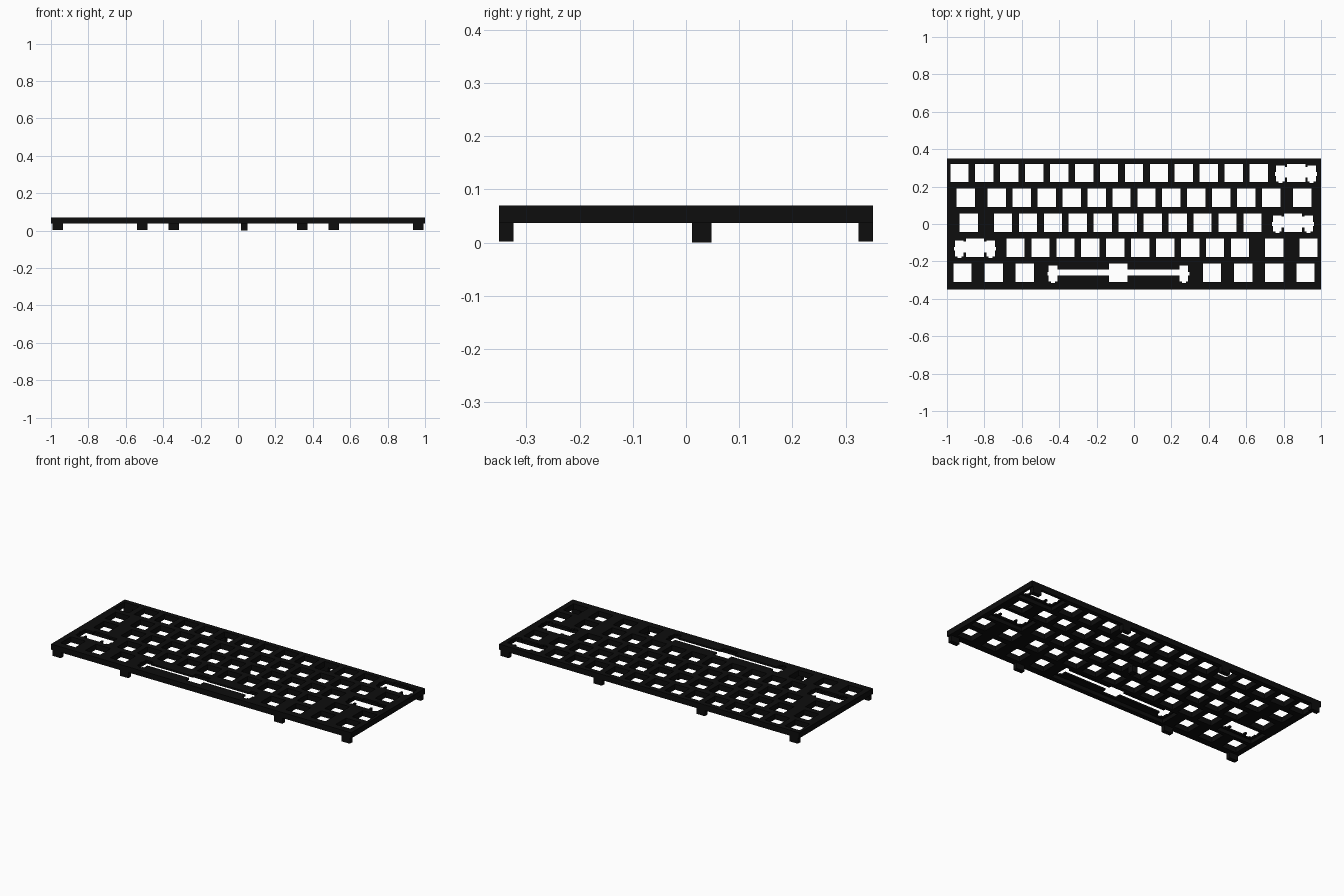
import bpy, bmesh

if "Cube" in bpy.data.objects:
    bpy.data.objects.remove(bpy.data.objects["Cube"])

U = 2 / 15                 # one key pitch
HOLE = 0.049               # half size of a key opening
TOP, UNDER, SKIN = 0.07, 0.0365, 0.0595
ROW_Y = [0.273 - U * i for i in range(5)]

black = bpy.data.materials.new("matte_black")
black.diffuse_color = (0.004, 0.004, 0.004, 1)
black.use_nodes = True
black.node_tree.nodes["Principled BSDF"].inputs["Base Color"].default_value = black.diffuse_color


def boxes(name, items):
    """One mesh object from (x0, x1, y0, y1, z0, z1) boxes."""
    bm = bmesh.new()
    for x0, x1, y0, y1, z0, z1 in items:
        for v in bmesh.ops.create_cube(bm, size=1)["verts"]:
            v.co = (x1 if v.co.x > 0 else x0,
                    y1 if v.co.y > 0 else y0,
                    z1 if v.co.z > 0 else z0)
    me = bpy.data.meshes.new(name)
    bm.to_mesh(me)
    bm.free()
    me.materials.append(black)
    ob = bpy.data.objects.new(name, me)
    bpy.context.collection.objects.link(ob)
    return ob


def through(x0, x1, y0, y1):
    return (x0, x1, y0, y1, UNDER - 0.05, TOP + 0.05)


# Key widths in pitches, row by row from the back
rows = [
    [1] * 13 + [2],
    [1.5] + [1] * 12 + [1.5],
    [1.75] + [1] * 11 + [2.25],
    [2.25] + [1] * 10 + [1.75, 1],
    [1.25] * 3 + [6.25] + [1.25] * 4,
]

keys, links, wells, notches, tabs, pockets = [], [], [], [], [], []
for y, widths in zip(ROW_Y, rows):
    left = -1
    for w in widths:
        x = left + w * U / 2
        left += w * U
        keys.append(through(x - HOLE, x + HOLE, y - HOLE, y + HOLE))
        if w < 2:
            continue
        # Stabiliser openings beside the wide keys
        wide = w > 3
        reach = 0.35 if wide else 0.0836
        lo, hi = (-0.016, 0.016) if wide else (-0.025, 0.033)
        links.append(through(x - reach, x + reach, y + lo, y + hi))
        for s in (-1, 1):
            c = x + s * reach
            wells.append(through(c - 0.0233, c + 0.0233, y - 0.047, y + 0.0385))
            tabs.append(through(c - 0.0107, c + 0.0107, y - 0.055, y))
            a, b = sorted((c, c + s * 0.0293))
            notches.append(through(a, b, y - 0.016, y + 0.0045))
        # Clearance pocket on the underside
        px = reach + 0.034
        pockets.append((x - px, x + px, y - 0.0615, y + 0.0615, UNDER - 0.05, SKIN))

# Main plate
plate = boxes("switch_plate", [(-1, 1, -0.351, 0.351, UNDER, TOP)])
cutters = []
for name, items in (("pocket_cutter", pockets), ("key_cutter", keys),
                    ("link_cutter", links), ("well_cutter", wells),
                    ("tab_cutter", tabs), ("notch_cutter", notches)):
    cut = boxes(name, items)
    cut.hide_render = True
    cutters.append(cut)
    mod = plate.modifiers.new(name, 'BOOLEAN')
    mod.operation = 'DIFFERENCE'
    mod.solver = 'EXACT'
    mod.object = cut

# Apply the cuts and discard the cutters
bpy.context.view_layer.update()
graph = bpy.context.evaluated_depsgraph_get()
cut_mesh = bpy.data.meshes.new_from_object(plate.evaluated_get(graph))
plate.modifiers.clear()
plate.data = cut_mesh
for cut in cutters:
    bpy.data.objects.remove(cut)

# Mounting feet along the front and back edges
for side, s, spots in (("front", -1, (0.963, 0.513)), ("back", 1, (0.963, 0.343))):
    y0, y1 = sorted((s * 0.351, s * 0.3245))
    boxes(side + "_feet", [(c - 0.028, c + 0.028, y0, y1, 0.002, UNDER + 0.001)
                           for p in spots for c in (-p, p)])

# Centre support post
boxes("centre_post", [(0.0165, 0.0505, 0.011, 0.048, 0, UNDER + 0.001)])
